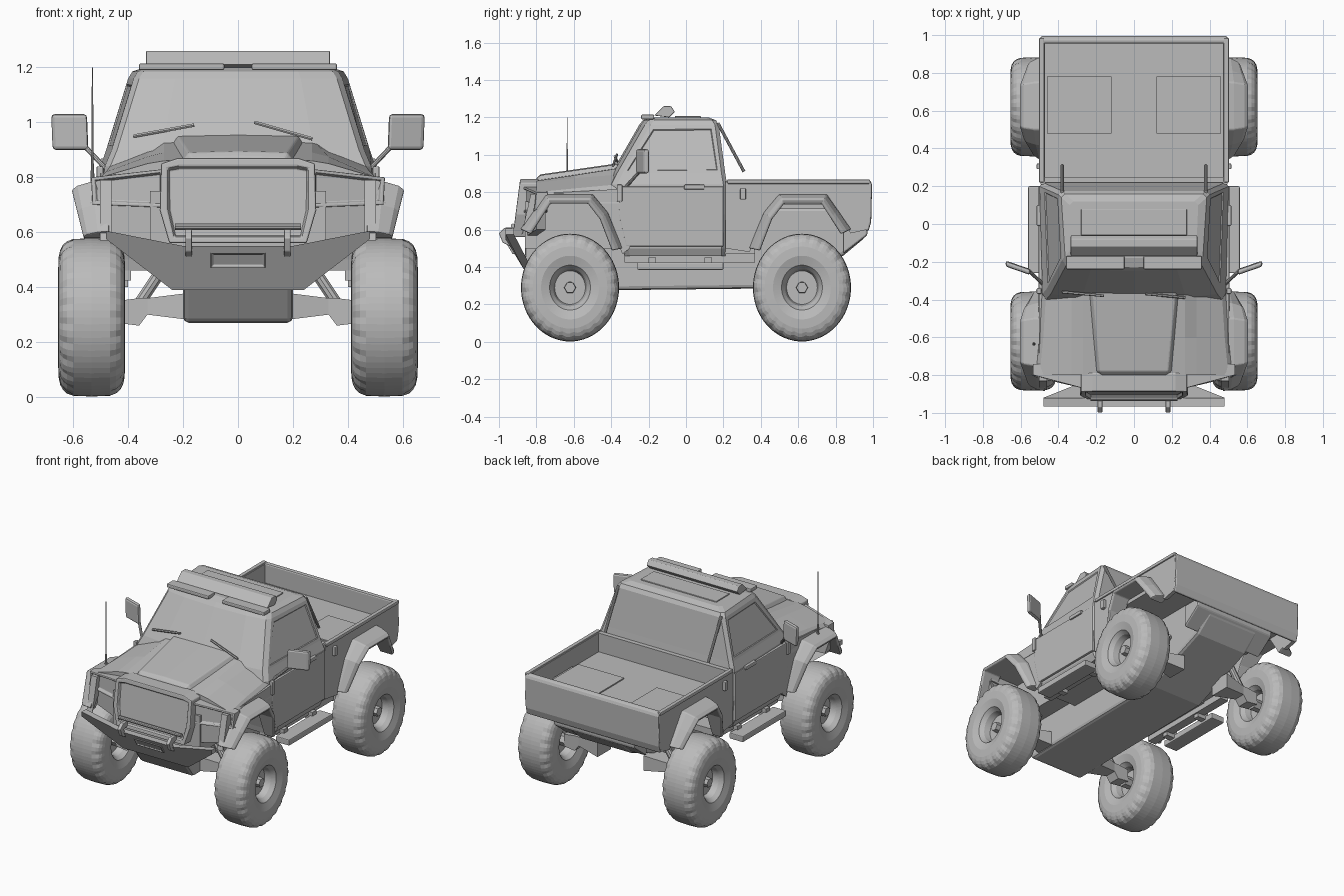
import bpy, bmesh, math
from mathutils import Vector

if "Cube" in bpy.data.objects:
    bpy.data.objects.remove(bpy.data.objects["Cube"])

colour = (.5, .5, .5, 1)
grey = bpy.data.materials.new("body_grey")
grey.use_nodes = True
grey.diffuse_color = colour
grey.node_tree.nodes["Principled BSDF"].inputs["Base Color"].default_value = colour
parts = []


def loft(name, rings, mirror=False, bevel=0, wrap=False, inset=None):
    """Skin closed rings of points; inset = (rule on face, border, depth)."""
    bm = bmesh.new()
    rows = [[bm.verts.new(point) for point in ring] for ring in rings]
    count = len(rows[0])
    pairs = list(zip(rows, rows[1:]))
    if wrap:
        pairs.append((rows[-1], rows[0]))
    else:
        bm.faces.new(rows[0])
        bm.faces.new(rows[-1])
    for here, there in pairs:
        for i in range(count):
            j = (i + 1) % count
            bm.faces.new((here[i], here[j], there[j], there[i]))
    bmesh.ops.recalc_face_normals(bm, faces=bm.faces)
    if inset:
        rule, border, depth = inset
        bm.normal_update()
        chosen = [face for face in bm.faces if rule(face)]
        bmesh.ops.inset_individual(bm, faces=chosen, thickness=border)
        bmesh.ops.inset_individual(bm, faces=chosen, thickness=.006, depth=-depth)
    mesh = bpy.data.meshes.new(name)
    bm.to_mesh(mesh)
    bm.free()
    mesh.materials.append(grey)
    part = bpy.data.objects.new(name, mesh)
    bpy.context.collection.objects.link(part)
    if mirror:
        part.modifiers.new("mirror", "MIRROR")
    if bevel:
        rounding = part.modifiers.new("bevel", "BEVEL")
        rounding.width, rounding.segments, rounding.limit_method = bevel, 2, "ANGLE"
    parts.append(part)


def side_prism(name, x_range, outline, **options):
    """Extrude a (y, z) outline across x."""
    loft(name, [[(x, y, z) for y, z in outline] for x in x_range], **options)


def box(name, x_range, y_range, z_range, **options):
    (front, back), (low, high) = y_range, z_range
    side_prism(name, x_range, [(front, low), (back, low), (back, high), (front, high)], **options)


def rod(name, start, end, radius, tip=None, sides=10, mirror=False):
    start, end = Vector(start), Vector(end)
    turn = (end - start).to_track_quat("Z", "Y")
    angles = [math.tau * i / sides for i in range(sides)]
    loft(name, [[centre + turn @ Vector((math.cos(a) * size, math.sin(a) * size, 0)) for a in angles]
                for centre, size in ((start, radius), (end, tip or radius))], mirror)


def symmetric(half):
    """Close a left-half outline of (x, z) points with its mirror image."""
    return half + [(-x, z) for x, z in reversed(half) if x]


def wheel_arch(wheel_y, facing, lift=0):
    """Trapezoid arch around a wheel, as (y, z) points from front to back."""
    points = [(-.28, .5), (-.2, .69), (-.12, .785), (.13, .785), (.19, .7), (.26, .6)]
    return [(wheel_y + facing * y, z - lift) for y, z in points[::facing]]


# Tyre profile: rounded square tread, then a recessed rim
def tyre_profile():
    half = [(.04, .03), (.04, .09), (.08, .1), (.107, .12)]
    for i in range(7):
        a = math.radians(15 * i)
        half.append((.122 * math.cos(a) ** .45 if i < 6 else 0, .17 + .118 * math.sin(a) ** .65))
    return half + [(-x, r) for x, r in reversed(half) if x]


STEPS = 72
WHEEL_X, WHEEL_Z = .533, .29
SQUASH = .91  # the wheels are slightly taller than long
for end, wheel_y, facing in (("front", -.62, -1), ("rear", .62, 1)):
    rings = []
    for i in range(STEPS):
        a = math.tau * i / STEPS
        ring = []
        for x, r in tyre_profile():
            # Shoulder lugs, staggered between the two sides
            notch = r > .24 and abs(x) > .08 and i % 3 == (x > 0)
            reach = r - .007 * notch
            ring.append((WHEEL_X + x, wheel_y + SQUASH * reach * math.cos(a), WHEEL_Z + reach * math.sin(a)))
        rings.append(ring)
    loft(end + "_tyre", rings, mirror=True, wrap=True)
    rod(end + "_hub", (.43, wheel_y, WHEEL_Z), (.61, wheel_y, WHEEL_Z), .04, .03, sides=6, mirror=True)

    # Suspension arm, knuckle and strut
    stations = ((.17, .07, .33, .05), (.33, .04, .33, .03), (.36, .04, .31, .05), (.44, .04, .31, .04))
    loft(end + "_arm", [[(x, wheel_y + side * deep, z + up * tall)
                         for side, up in ((-1, -1), (1, -1), (1, 1), (-1, 1))]
                        for x, deep, z, tall in stations], mirror=True)
    rod(end + "_strut", (.36, wheel_y, .34), (.24, wheel_y, .52), .022, mirror=True)

    # Flare swept along the arch: crown, rounded lip, return; narrower at its feet
    section = ((.47, 1.03), (.53, 1), (.585, .93), (.606, .86), (.6, .8), (.47, .8))
    loft(end + "_flare", [[(.47 + (x - .47) * (1 - 1.7 * (.785 - z)), wheel_y + (y - wheel_y) * s,
                            z - (z - .4) * (1 - s) * .6)
                           for x, s in section] for y, z in wheel_arch(wheel_y, facing)],
         mirror=True, bevel=.006)

# Central chassis tub with raised ends, tail skirt, engine bay, floor and sills
side_prism("chassis_tub", (-.2, .2), [(-.86, .42), (-.75, .27), (-.5, .275), (.4, .285), (.84, .46),
                                      (.96, .56), (.96, .72), (-.86, .72)], bevel=.02)
side_prism("tail_skirt", (-.3, .3), [(.84, .47), (.97, .57), (.97, .62), (.84, .62)], bevel=.01)
box("engine_bay", (-.32, .32), (-.86, -.3), (.5, .75))
box("cab_floor", (-.46, .46), (-.33, .37), (.47, .51))
box("sill", (.39, .45), (-.33, .37), (.425, .5), mirror=True)
box("side_step", (.46, .56), (-.26, .2), (.385, .425), mirror=True, bevel=.006)
for y in (-.2, .1):
    box("step_bracket", (.4, .48), (y, y + .04), (.4, .45), mirror=True)


# Cab: stacked outlines with a bowed windshield, rounded pillars and inset side windows
def cab_outline(z, front, back, front_width, back_width, bow):
    left = [(0, front - bow), (front_width * .6, front - bow * .7), (front_width - .02, front),
            (front_width, front + .03), (back_width, back - .02), (back_width - .02, back)]
    return [(x, y, z) for x, y in symmetric(left)]


def is_window(face):
    return .95 < face.calc_center_median().z < 1.12 and abs(face.normal.x) > .9


cab_levels = ((.46, -.33, .21, .47, .47, 0), (.5, -.34, .21, .49, .49, 0), (.68, -.4, .22, .5, .5, 0),
              (.84, -.4, .22, .485, .5, .01), (.9, -.37, .21, .46, .48, .03), (1.16, -.22, .175, .38, .4, .03),
              (1.185, -.2, .16, .365, .385, .03), (1.2, -.16, .12, .33, .34, .02))
loft("cab", [cab_outline(*level) for level in cab_levels], inset=(is_window, .03, .006))

# Door skin and trim
side_prism("door", (.48, .505), [(-.32, .51), (.2, .51), (.2, .83), (-.35, .83), (-.36, .68)],
           mirror=True, bevel=.005)
for name, y_range, z_range in (("door_handle", (-.01, .1), (.815, .84)), ("door_hinge", (-.37, -.34), (.75, .84)),
                               ("bed_latch", (.29, .32), (.76, .82))):
    box(name, (.49, .515), y_range, z_range, mirror=True, bevel=.005)

# Roof equipment
box("roof_plate", (-.28, .28), (-.06, .08), (1.19, 1.207), bevel=.004)
side_prism("light_bar", (-.335, .335), [(-.17, 1.21), (-.12, 1.26), (-.08, 1.26), (-.06, 1.23), (-.09, 1.2)],
           bevel=.004)
box("roof_lamp", (.05, .36), (-.24, -.17), (1.19, 1.215), mirror=True, bevel=.006)
rod("cab_brace", (.38, .17, 1.17), (.38, .31, .91), .009, mirror=True)

# Bonnet and raised scoop: sections from the windshield forward
bonnet = []
for y, crown, shoulder, edge, width in ((-.28, .95, .9, .85, .48), (-.6, .9, .875, .82, .5), (-.8, .87, .85, .8, .52)):
    half = [(0, crown), (.27, crown - .01), (.33, shoulder), (width - .02, edge), (width, edge - .02), (.505, .74)]
    bonnet.append([(x, y, z) for x, z in symmetric(half)])
loft("bonnet", bonnet)
scoop = []
for y, width, top in ((-.36, .22, .955), (-.78, .18, .895), (-.8, .17, .875)):
    half = [(0, top), (width, top - .005), (width + .04, top - .06)]
    scoop.append([(x, y, z) for x, z in symmetric(half)])
loft("bonnet_scoop", scoop, bevel=.006)
side_prism("fender", (.46, .503), [(-.3, .82), (-.3, .5)] + wheel_arch(-.62, -1, .03)[::-1] + [(-.83, .79)],
           mirror=True)

# Grille leaning forward at its foot, headlights and skirts
frame = symmetric([(.22, .87), (.28, .85), (.285, .68), (.25, .56)])
loft("grille", [[(x, front - .13 * (1 - z), z) for x, z in frame] for front in (-.87, -.77)], bevel=.006,
     inset=(lambda face: face.normal.y < -.8, .03, .02))
rod("grille_bar", (-.23, -.925, .62), (.23, -.925, .62), .012)
lamp = [(.27, -.87, .69), (.53, -.81, .7), (.535, -.8, .8), (.27, -.87, .83)]
loft("headlight", [lamp, [(x, -.74, z) for x, y, z in lamp]], mirror=True, bevel=.004,
     inset=(lambda face: face.normal.y < -.7, .018, .015))
loft("lamp_skirt", [[(.27, y, .7), (.54, y + .06, .71), (.5, y + .06, .6), (.27, y, .56)]
                    for y in (-.86, -.81)], mirror=True)

# Front bumper: sloping wings raked back below, plate frame, hooks
wing = [(0, .55), (.2, .55), (.48, .605), (.48, .575), (.24, .39), (0, .39)]
loft("front_bumper", [[(x, y + .6 * max(0, .55 - z), z) for x, z in wing] for y in (-.965, -.92)], mirror=True)
loft("plate_frame", [[(x, y + .6 * (.55 - z), z) for x, z in ((-.1, .47), (.1, .47), (.1, .525), (-.1, .525))]
                     for y in (-.975, -.94)], bevel=.003, inset=(lambda face: face.normal.y < -.8, .008, .006))
side_prism("tow_hook", (.168, .192), [(-.94, .51), (-.98, .53), (-1, .58), (-.97, .61), (-.92, .61), (-.92, .58),
                                     (-.96, .57)], mirror=True, bevel=.004)

# Cargo bed: sides with wheel cut-outs, floor, end boards, rails
bed_outline = [(.21, .86), (.21, .5)] + wheel_arch(.62, 1, .02) + [(.97, .6), (.99, .7), (.985, .86)]
side_prism("bed_side", (.47, .495), bed_outline, mirror=True)
box("bed_floor", (-.48, .48), (.22, .97), (.71, .735))
box("bed_front", (-.48, .48), (.22, .25), (.5, .86))
side_prism("tailgate", (-.495, .495), [(.955, .865), (.955, .6), (.975, .59), (.99, .64), (.995, .84), (.985, .865)],
           bevel=.01)
box("bed_rail", (.475, .503), (.22, .985), (.845, .868), mirror=True, bevel=.006)
box("bed_mat", (.12, .46), (.48, .78), (.733, .743), mirror=True)

# Mirrors, wipers, antenna
loft("mirror_head", [[(.545, y - .045, .9), (.675, y, .9), (.68, y, 1.03), (.55, y - .045, 1.03)]
                     for y in (-.225, -.195)], mirror=True, bevel=.012)
rod("mirror_arm", (.48, -.32, .83), (.565, -.24, .92), .009, mirror=True)
rod("right_wiper", (-.38, -.36, .95), (-.16, -.38, .99), .007, sides=6)
rod("left_wiper", (.06, -.37, 1), (.27, -.39, .94), .007, sides=6)
rod("antenna", (-.53, -.635, .78), (-.53, -.635, 1.2), .005, .002, sides=6)
rod("antenna_base", (-.53, -.635, .76), (-.53, -.635, .85), .009, .005)

# Smooth shading with crisp edges
for part in bpy.context.view_layer.objects:
    part.select_set(part in parts)
bpy.context.view_layer.objects.active = parts[0]
bpy.ops.object.shade_smooth_by_angle(angle=math.radians(40))
